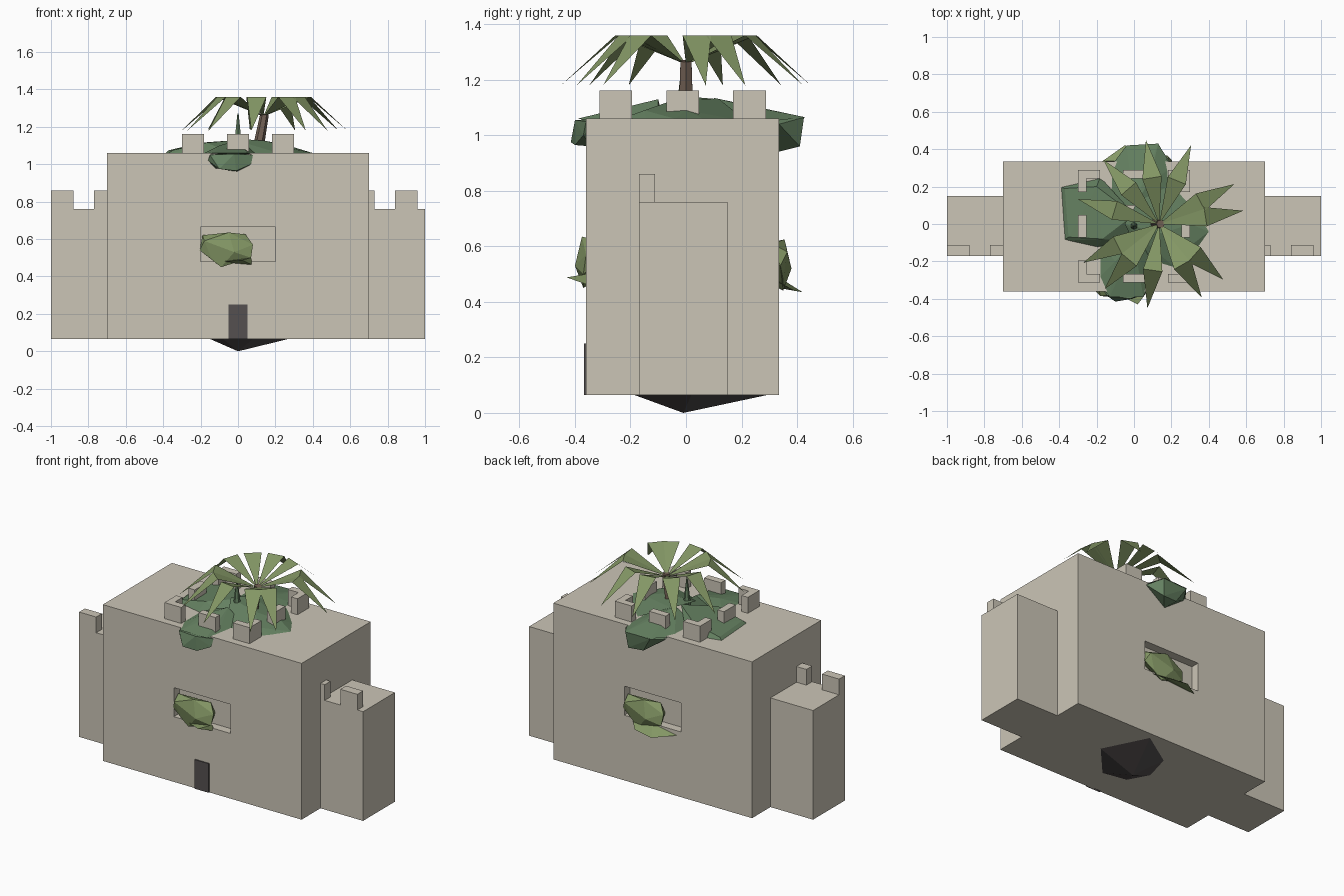
import bpy, bmesh, math
from mathutils import Vector

if "Cube" in bpy.data.objects:
    bpy.data.objects.remove(bpy.data.objects["Cube"])


def material(name, r, g, b):
    m = bpy.data.materials.new(name)
    m.diffuse_color = (r, g, b, 1)
    m.use_nodes = True
    m.node_tree.nodes["Principled BSDF"].inputs["Base Color"].default_value = m.diffuse_color
    return m


STONE = material("stone", 0.60, 0.56, 0.47)
DARK = material("dark_stone", 0.09, 0.08, 0.08)
BUSH = material("bush_green", 0.13, 0.22, 0.12)
LEAF = material("leaf_green", 0.23, 0.31, 0.13)
BARK = material("bark", 0.17, 0.12, 0.09)


def finish(name, bm, mat):
    bmesh.ops.recalc_face_normals(bm, faces=bm.faces)
    me = bpy.data.meshes.new(name)
    bm.to_mesh(me)
    bm.free()
    ob = bpy.data.objects.new(name, me)
    bpy.context.collection.objects.link(ob)
    if mat:
        me.materials.append(mat)
    return ob


def prism(name, outline, z0, z1, mat):
    bm = bmesh.new()
    f = bm.faces.new([bm.verts.new((x, y, z0)) for x, y in outline])
    ext = bmesh.ops.extrude_face_region(bm, geom=[f])
    for v in ext["geom"]:
        if isinstance(v, bmesh.types.BMVert):
            v.co.z = z1
    return finish(name, bm, mat)


def box(name, x0, x1, y0, y1, z0, z1, mat=STONE):
    return prism(name, [(x0, y0), (x1, y0), (x1, y1), (x0, y1)], z0, z1, mat)


def hull(name, pts, mat):
    bm = bmesh.new()
    for p in pts:
        bm.verts.new(p)
    res = bmesh.ops.convex_hull(bm, input=bm.verts)
    loose = [v for v in bm.verts if not v.link_faces]
    bmesh.ops.delete(bm, geom=loose, context='VERTS')
    return finish(name, bm, mat)


def tube(name, a, b, r0, r1, sides, mat):
    a, b = Vector(a), Vector(b)
    bm = bmesh.new()
    bmesh.ops.create_cone(bm, cap_ends=True, segments=sides, radius1=r0,
                          radius2=r1, depth=(b - a).length)
    ob = finish(name, bm, mat)
    ob.location = (a + b) / 2
    ob.rotation_euler = (b - a).to_track_quat('Z', 'Y').to_euler()
    return ob


# Keep with a shallow window recess front and back
keep = box("keep", -0.7, 0.7, -0.36, 0.335, 0.065, 1.06)
for side, y0, y1 in (("front", -0.5, -0.305), ("back", 0.28, 0.5)):
    cutter = box("window_cutter_" + side, -0.2, 0.2, y0, y1, 0.48, 0.665, None)
    cutter.hide_render = True
    cutter.hide_viewport = False
    cutter.display_type = 'WIRE'
    mod = keep.modifiers.new("window_" + side, 'BOOLEAN')
    mod.operation, mod.object, mod.solver = 'DIFFERENCE', cutter, 'EXACT'
bpy.context.view_layer.objects.active = keep
for mod in list(keep.modifiers):
    bpy.ops.object.modifier_apply(modifier=mod.name)
for ob in [o for o in bpy.data.objects if "cutter" in o.name]:
    bpy.data.objects.remove(ob)

# Side towers and their merlons
box("left_tower", -1, -0.7, -0.17, 0.15, 0.065, 0.76)
box("right_tower", 0.7, 1, -0.17, 0.15, 0.065, 0.76)
for x0, x1 in ((-1, -0.88), (-0.77, -0.7), (0.7, 0.73), (0.84, 0.96)):
    box("tower_merlon", x0, x1, -0.17, -0.112, 0.76, 0.86)

# Door and pointed rock underneath
box("door", -0.05, 0.05, -0.367, -0.35, 0.065, 0.25, DARK)
hull("base_rock", [(0, -0.01, 0), (-0.15, -0.03, 0.066), (-0.08, -0.16, 0.066),
                   (0.08, -0.19, 0.066), (0.27, 0.02, 0.066),
                   (0.13, 0.3, 0.066), (-0.1, 0.15, 0.066)], DARK)

# Roof battlement ring: L-shaped corners and flat middle merlons
cy, t, w = -0.012, 0.045, 0.118
for sx in (-1, 1):
    for sy in (-1, 1):
        o = [(0.3, 0.3), (0.3 - w, 0.3), (0.3 - w, 0.3 - t), (0.3 - t, 0.3 - t),
             (0.3 - t, 0.3 - w), (0.3, 0.3 - w)]
        prism("corner_merlon", [(sx * x, sy * y + cy) for x, y in o],
              1.06, 1.162, STONE)
    a, b = sorted((sx * 0.3, sx * (0.3 - t)))
    box("side_merlon", a, b, cy - w / 2, cy + w / 2, 1.06, 1.162)
    box("end_merlon", -w / 2, w / 2, cy + a, cy + b, 1.06, 1.162)

# Roof shrubs: overlapping low-poly clumps spreading over the edges
hull("roof_bush_left", [(-0.4, 0.2, 1.05), (-0.38, -0.09, 1.05), (-0.2, -0.13, 1.05),
     (-0.18, 0.25, 1.05), (-0.37, 0.19, 1.075), (-0.35, -0.07, 1.075),
     (-0.2, 0.2, 1.115), (-0.17, -0.08, 1.115), (0, 0.05, 1.13), (0, -0.1, 1.05)], BUSH)
hull("roof_bush_right", [(0.4, -0.04, 1.06), (0.35, 0.08, 1.05), (0.22, 0.22, 1.05),
     (0.35, -0.14, 1.05), (0.25, -0.26, 1.05), (0.05, -0.2, 1.05), (0.26, -0.15, 1.09),
     (0.3, 0, 1.09), (0.02, 0.12, 1.13), (-0.05, 0, 1.14), (0.15, -0.05, 1.125)], BUSH)
hull("roof_bush_front", [(-0.2, -0.3, 1.05), (-0.2, -0.08, 1.05), (0.08, -0.33, 1.05),
     (0.12, -0.1, 1.05), (-0.13, -0.39, 1.06), (0.05, -0.39, 1.06),
     (-0.1, -0.2, 1.1), (0, -0.1, 1.13)], BUSH)
hull("roof_bush_back", [(-0.13, 0.3, 1.05), (-0.14, 0.1, 1.05), (0.2, 0.3, 1.05),
     (0.2, 0.1, 1.05), (-0.04, 0.42, 1.065), (0.13, 0.43, 1.065),
     (0.08, 0.22, 1.105), (0, 0.1, 1.135)], BUSH)
hull("hanging_bush_front", [(-0.16, -0.36, 1.02), (-0.15, -0.38, 1.05), (0.08, -0.36, 1.05),
     (0.07, -0.37, 1.0), (-0.1, -0.415, 0.975), (-0.01, -0.4, 0.965), (0, -0.34, 0.96),
     (-0.02, -0.4, 1.055), (-0.13, -0.33, 0.98), (-0.1, -0.3, 1.06), (0.05, -0.3, 1.06)], BUSH)
hull("hanging_bush_back", [(-0.09, 0.335, 1.04), (-0.04, 0.42, 1.06), (0.13, 0.425, 1.065),
     (0.19, 0.335, 1.04), (0.12, 0.41, 0.96), (0.02, 0.4, 0.965), (0.05, 0.33, 0.94),
     (-0.05, 0.3, 1.06), (0.16, 0.3, 1.06)], BUSH)

# Window shrubs with a flat drooping leaf, one turned half round for the back
shrub = [(-0.205, -0.36, 0.54), (-0.19, -0.33, 0.62), (-0.05, -0.375, 0.635),
         (0.04, -0.33, 0.625), (0.08, -0.36, 0.57), (0.07, -0.37, 0.5),
         (-0.09, -0.37, 0.45), (-0.14, -0.37, 0.49), (-0.18, -0.385, 0.59),
         (-0.02, -0.4, 0.53), (-0.02, -0.3, 0.49), (-0.15, -0.3, 0.55), (0.05, -0.3, 0.55)]
flap = [(-0.1, -0.34, 0.475), (0.08, -0.35, 0.46), (0.02, -0.43, 0.488), (-0.08, -0.38, 0.48),
        (0.07, -0.36, 0.5)]
back_flap = [(0.14, 0.335, 0.47), (-0.17, 0.335, 0.45), (-0.05, 0.42, 0.435),
             (0.09, 0.39, 0.44), (0, 0.34, 0.485)]
hull("window_bush_front", shrub, LEAF)
hull("window_leaf_front", flap, LEAF)
hull("window_bush_back", [(-x, -y - 0.02, z - 0.01) for x, y, z in shrub], LEAF)
hull("window_leaf_back", back_flap, LEAF)

# Palm tree and small sapling spike
tube("palm_trunk", (0.105, 0, 1.07), (0.142, 0, 1.268), 0.03, 0.023, 6, BARK)
tube("sapling_spike", (0, -0.01, 1.08), (0, -0.01, 1.27), 0.026, 0.004, 6, BUSH)
bm = bmesh.new()
for deg in (99, 68, 28, 9, -41, -60, -98, -130, 207, 163, 131):
    a = math.radians(deg)
    d, n = Vector((math.cos(a), math.sin(a), 0)), Vector((-math.sin(a), math.cos(a), 0))
    c = Vector((0.135, 0, 0))
    up = Vector((0, 0, 1))
    root = bm.verts.new(c + up * 1.255)
    l = bm.verts.new(c + d * 0.25 + n * 0.052 + up * 1.36)
    r = bm.verts.new(c + d * 0.25 - n * 0.052 + up * 1.36)
    tip = bm.verts.new(c + d * 0.455 + up * 1.18)
    bm.faces.new((root, r, l))
    bm.faces.new((l, r, tip))
finish("palm_fronds", bm, LEAF)
